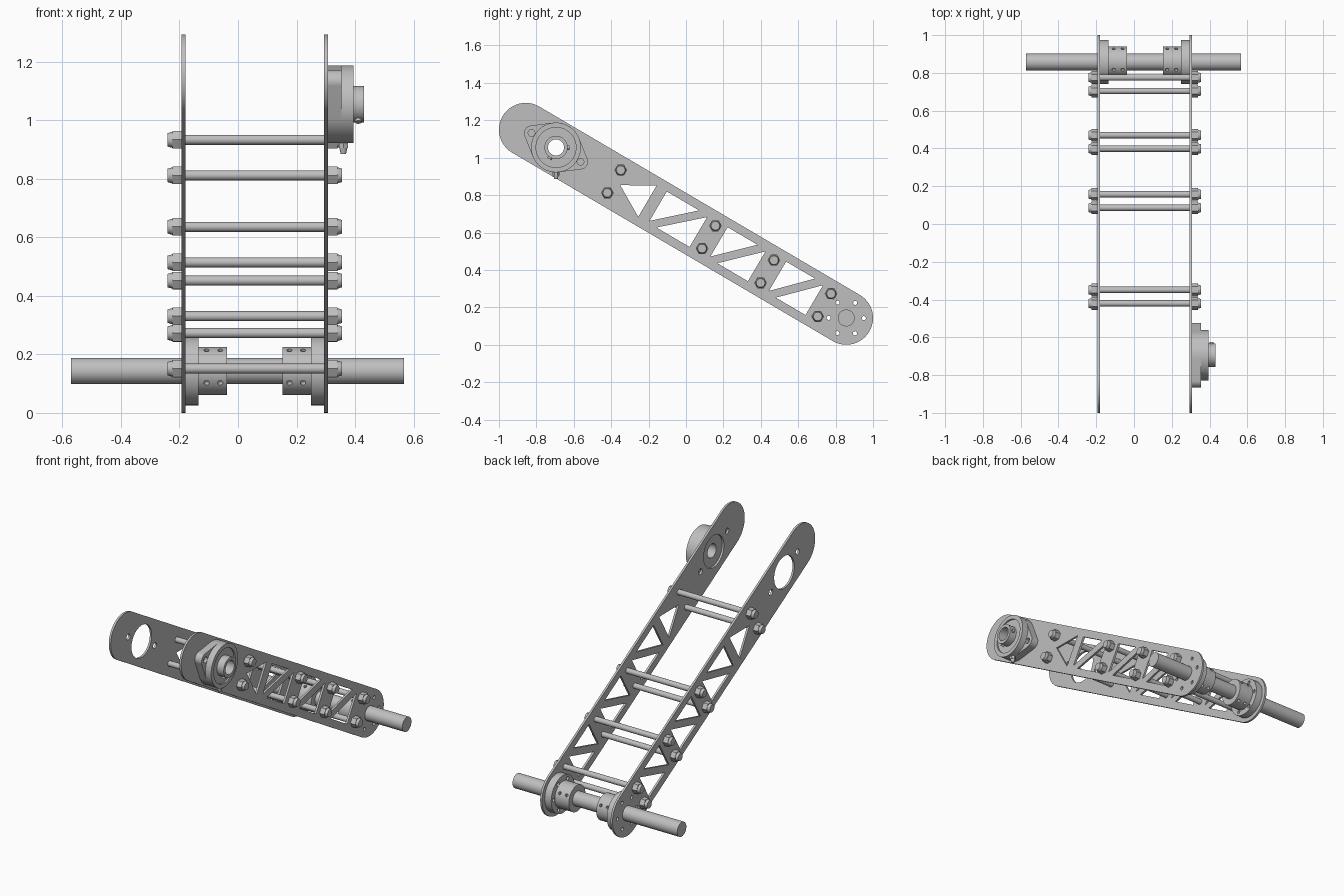
import bpy, bmesh
from math import pi, cos, sin, acos
from mathutils import Matrix, Vector

if "Cube" in bpy.data.objects:
    bpy.data.objects.remove(bpy.data.objects["Cube"])

GREY = bpy.data.materials.new("machined_grey")
GREY.use_nodes = True
GREY.diffuse_color = (0.52, 0.52, 0.52, 1)
for node in GREY.node_tree.nodes:
    if node.type == 'BSDF_PRINCIPLED':
        node.inputs["Base Color"].default_value = (0.52, 0.52, 0.52, 1)

# Arm frame: u runs from the shaft up the arm, v across it
LOW = Vector((0, 0.857, 0.143))
HIGH = Vector((0, -0.857, 1.15))
LENGTH = (HIGH - LOW).length
U = (HIGH - LOW).normalized()
V = Vector((0, -U.z * -1, -U.y))
MID = 0.0575          # x halfway between the plates
BEARING_U = 1.80
EAR = 0.152


def at(x, u, v):
    return Vector((x, 0, 0)) + LOW + U * u + V * v


def finish(ob):
    ob.data.materials.clear()
    ob.data.materials.append(GREY)
    bpy.ops.object.select_all(action='DESELECT')
    ob.select_set(True)
    bpy.context.view_layer.objects.active = ob
    bpy.ops.object.shade_smooth_by_angle(angle=0.6)
    return ob


def arc(cu, cv, r, a0, a1, n=24):
    return [(cu + r * cos(a0 + (a1 - a0) * i / n), cv + r * sin(a0 + (a1 - a0) * i / n))
            for i in range(n + 1)]


def circle(cu, cv, r, n=40):
    return arc(cu, cv, r, 0, 2 * pi, n)[:-1]


def slab(name, x0, x1, loops):
    """Extrude outlines (with holes) in the arm frame between x0 and x1."""
    cu = bpy.data.curves.new(name, 'CURVE')
    cu.dimensions, cu.fill_mode = '2D', 'BOTH'
    cu.extrude = abs(x1 - x0) / 2
    for loop in loops:
        sp = cu.splines.new('POLY')
        sp.points.add(len(loop) - 1)
        for p, (u, v) in zip(sp.points, loop):
            p.co = (u, v, 0, 1)
        sp.use_cyclic_u = True
    ob = bpy.data.objects.new(name, cu)
    bpy.context.collection.objects.link(ob)
    m = Matrix((U, V, U.cross(V))).transposed().to_4x4()
    m.translation = at((x0 + x1) / 2, 0, 0)
    ob.matrix_world = m
    bpy.ops.object.select_all(action='DESELECT')
    ob.select_set(True)
    bpy.context.view_layer.objects.active = ob
    bpy.ops.object.convert(target='MESH')
    return finish(bpy.context.view_layer.objects.active)


def add_rod(bm, p0, p1, r, r2=None, seg=32):
    d = p1 - p0
    m = Matrix.Translation((p0 + p1) / 2) @ d.to_track_quat('Z', 'Y').to_matrix().to_4x4()
    bmesh.ops.create_cone(bm, cap_ends=True, segments=seg, radius1=r,
                          radius2=r if r2 is None else r2, depth=d.length, matrix=m)


def mesh_object(name, bm):
    me = bpy.data.meshes.new(name)
    bm.to_mesh(me)
    bm.free()
    ob = bpy.data.objects.new(name, me)
    bpy.context.collection.objects.link(ob)
    return ob


def rod(name, p0, p1, r, r2=None, seg=32):
    bm = bmesh.new()
    add_rod(bm, p0, p1, r, r2, seg)
    return finish(mesh_object(name, bm))


# Outlines shared by the side plates and hubs
bolt_circle = [circle(0.094 * cos(pi / 6 + k * pi / 3), 0.094 * sin(pi / 6 + k * pi / 3), 0.011, 16)
               for k in range(6)]
ear_holes = [circle(BEARING_U + s * EAR, 0, 0.018, 20) for s in (-1, 1)]
stadium = arc(LENGTH, 0, 0.143, -pi / 2, pi / 2) + arc(0, 0, 0.143, pi / 2, 1.5 * pi)

# Triangular lightening holes
E = 0.097
truss = [[(1.402, 0), (1.233, E), (1.233, -E)]]
for top, bottom in ((1.17, 0.915), (0.793, 0.553), (0.43, 0.196)):
    truss.append([(top, E), (bottom + 0.055, E), (top, -0.085)])
    truss.append([(top - 0.05, -E), (bottom, 0.088), (bottom, -E)])

for side, s in (("left", 1), ("right", -1)):
    # Side plate
    slab(side + "_plate", MID + s * 0.237, MID + s * 0.25,
         [stadium, circle(BEARING_U, 0, 0.1)] + truss + bolt_circle + ear_holes)

    # Hub flange and hub with set screw holes
    slab(side + "_hub_flange", MID + s * 0.192, MID + s * 0.237,
         [circle(0, 0, 0.117, 48)] + bolt_circle)
    hub = rod(side + "_hub", at(MID + s * 0.095, 0, 0), at(MID + s * 0.194, 0, 0), 0.082, seg=48)
    bm = bmesh.new()
    for off in (0.118, 0.165):
        for k in range(4):
            a = pi / 6 + k * pi / 2
            add_rod(bm, at(MID + s * off, 0.06 * cos(a), 0.06 * sin(a)),
                    at(MID + s * off, 0.1 * cos(a), 0.1 * sin(a)), 0.009, seg=16)
    cutter = mesh_object("hub_cutter", bm)
    cutter.hide_render = True
    mod = hub.modifiers.new("screw_holes", 'BOOLEAN')
    mod.operation, mod.solver, mod.object = 'DIFFERENCE', 'EXACT', cutter
    bpy.context.view_layer.objects.active = hub
    bpy.ops.object.modifier_apply(modifier=mod.name)
    bpy.data.objects.remove(cutter)
    finish(hub)

# Shaft
rod("shaft", at(-0.571, 0, 0), at(0.567, 0, 0), 0.045, seg=48)

# Cross rods with a lock nut at each end
for i, u in enumerate((0.136, 0.49, 0.853, 1.44)):
    for j, v in enumerate((-0.0705, 0.0705)):
        tag = "_%d_%d" % (i + 1, j + 1)
        rod("cross_rod" + tag, at(MID - 0.252, u, v), at(MID + 0.252, u, v), 0.017, seg=24)
        for side, s in (("left", 1), ("right", -1)):
            hexagon = [(u + 0.034 * cos(pi / 6 + k * pi / 3), v + 0.034 * sin(pi / 6 + k * pi / 3))
                       for k in range(6)]
            slab(side + "_nut" + tag, MID + s * 0.25, MID + s * 0.282, [hexagon])
            rod(side + "_nut_cap" + tag, at(MID + s * 0.28, u, v), at(MID + s * 0.298, u, v),
                0.028, 0.023, 24)

# Flanged bearing: two-eared base, housing rim, insert and collar
B = BEARING_U
t = acos((0.133 - 0.04) / EAR)
base = (arc(B + EAR, 0, 0.04, -t, t) + arc(B, 0, 0.133, t, pi - t)
        + arc(B - EAR, 0, 0.04, pi - t, pi + t) + arc(B, 0, 0.133, pi + t, 2 * pi - t))
bore = circle(B, 0, 0.043)
slab("bearing_base", 0.308, 0.335, [base, bore])
slab("bearing_ears", 0.335, 0.354, [base, bore] + ear_holes)
slab("bearing_rim", 0.354, 0.394, [circle(B, 0, 0.133, 56), circle(B, 0, 0.107, 56)])
slab("bearing_insert", 0.354, 0.384, [circle(B, 0, 0.107, 56), bore])
slab("bearing_collar", 0.384, 0.431, [circle(B, 0, 0.062, 48), bore])

# Collar set screws and grease fitting
centre = at(0.411, B, 0)
for i, d in enumerate((Vector((0, -0.5, -0.866)), Vector((0, 1, 0)))):
    rod("collar_screw_%d" % (i + 1), centre + d * 0.05, centre + d * 0.071, 0.011, seg=16)
low = at(0.36, B, 0)
DOWN = Vector((0, 0, -1))
rod("grease_fitting_stem", low + DOWN * 0.12, low + DOWN * 0.15, 0.018, seg=6)
rod("grease_fitting_tip", low + DOWN * 0.148, low + DOWN * 0.17, 0.014, 0.009, 16)
